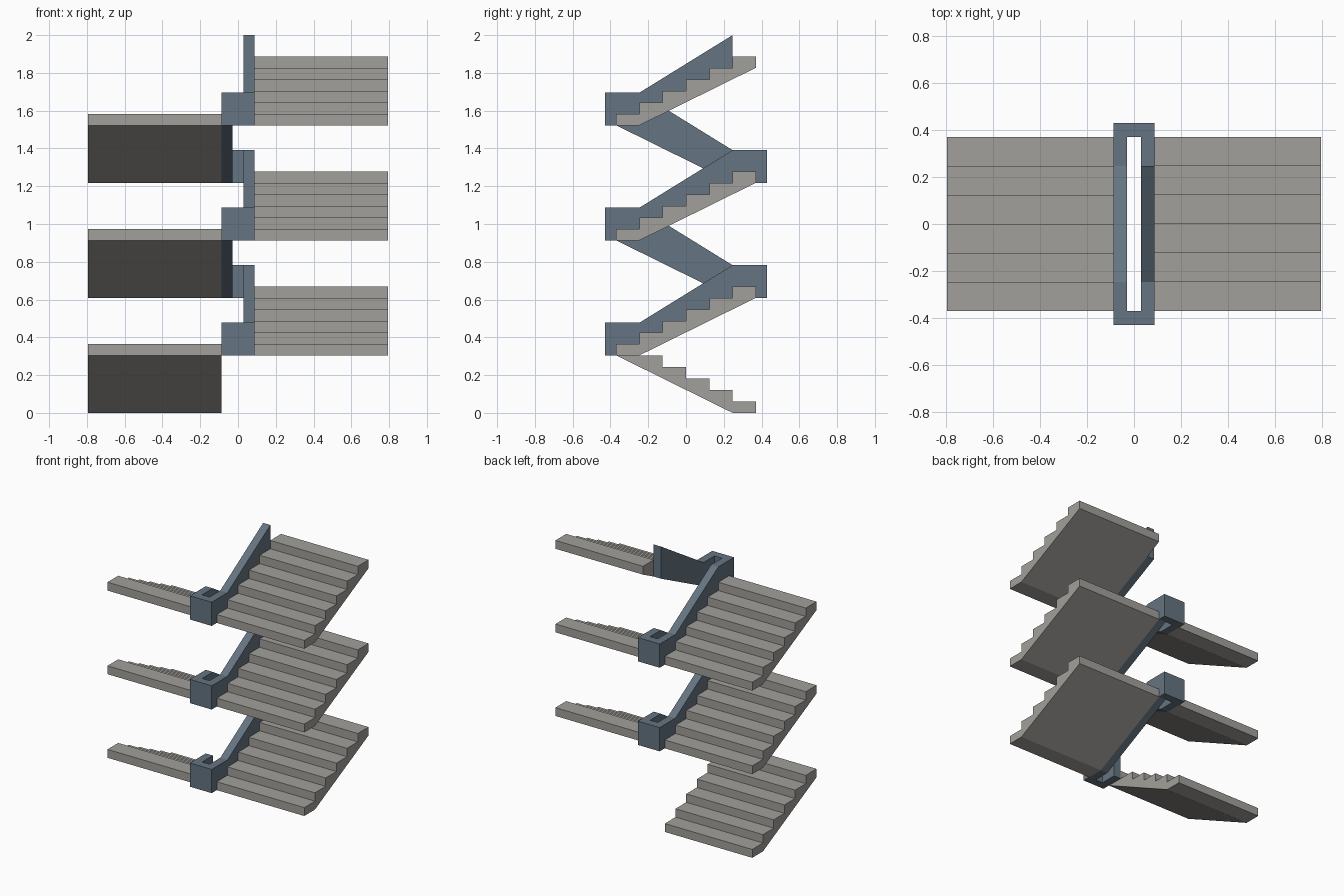
import bpy, bmesh

if "Cube" in bpy.data.objects:
    bpy.data.objects.remove(bpy.data.objects["Cube"])

STEPS = 6
RISE = 0.0609              # height of one step
TREAD = 0.1233             # depth of one step
HALF = TREAD * STEPS / 2   # half length of a flight (y)
FLIGHT = RISE * 5          # height gained per flight
WALL_H = 0.173             # balustrade height at the turns
BEND = HALF - TREAD        # where the balustrade changes slope
END = 0.428                # outer y of the turns
IN, MID, OUT = 0.030, 0.088, 0.793   # x of well, wall face, stair edge


def material(name, rgb):
    m = bpy.data.materials.new(name)
    m.diffuse_color = (*rgb, 1)
    m.use_nodes = True
    m.node_tree.nodes["Principled BSDF"].inputs["Base Color"].default_value = m.diffuse_color
    return m


concrete = material("warm_grey_concrete", (0.36, 0.35, 0.325))
slate = material("slate_blue_wall", (0.13, 0.175, 0.22))


def extrude(name, profile, x0, x1, mat):
    """Extrude a (y, z) profile from x0 to x1."""
    bm = bmesh.new()
    face = bm.faces.new([bm.verts.new((x0, y, z)) for y, z in profile])
    ext = bmesh.ops.extrude_face_region(bm, geom=[face])
    moved = [v for v in ext["geom"] if isinstance(v, bmesh.types.BMVert)]
    bmesh.ops.translate(bm, verts=moved, vec=(x1 - x0, 0, 0))
    bmesh.ops.recalc_face_normals(bm, faces=bm.faces)
    me = bpy.data.meshes.new(name)
    bm.to_mesh(me)
    bm.free()
    me.materials.append(mat)
    ob = bpy.data.objects.new(name, me)
    bpy.context.collection.objects.link(ob)
    return ob


# stepped profile with a sloping soffit, rising toward +y
stair = [(-HALF, 0)]
for i in range(STEPS):
    y = -HALF + i * TREAD
    stair += [(y, (i + 1) * RISE), (y + TREAD, (i + 1) * RISE)]
stair = [stair[0]] + stair[1:] + [(HALF, FLIGHT), (-BEND, 0)]

# balustrade profile, rising toward +y
wall = [(-END, 0), (-BEND, 0), (HALF, FLIGHT), (END, FLIGHT),
        (END, FLIGHT + WALL_H), (BEND, FLIGHT + WALL_H),
        (-BEND, WALL_H), (-END, WALL_H)]
# the top balustrade stops where the slope ends
soffit_end = FLIGHT * (2 * BEND) / (HALF + BEND)
top_wall = wall[:2] + [(BEND, soffit_end)] + wall[5:]


def placed(profile, side, z):
    """Flights on the left (side -1) run the other way."""
    return [(y * side, h + z) for y, h in profile]


for n in range(6):
    z = n * FLIGHT
    side = 1 if n % 2 else -1
    # stair flight
    extrude(f"stair_flight_{n + 1}", placed(stair, side, z), side * MID, side * OUT, concrete)
    if n == 0:
        continue
    # sloping balustrade beside the well
    extrude(f"balustrade_{n + 1}", placed(top_wall if n == 5 else wall, side, z),
            side * IN, side * MID, slate)
    # cross wall closing the well at the turn
    turn = [(-END, 0), (-HALF, 0), (-HALF, WALL_H), (-END, WALL_H)]
    extrude(f"turn_wall_{n + 1}", placed(turn, side, z), -IN, IN, slate)

# short return of the balustrade at the first turn
start = [(-END, 0), (-BEND, 0), (-BEND, WALL_H), (-END, WALL_H)]
extrude("balustrade_start", placed(start, 1, FLIGHT), -MID, -IN, slate)
